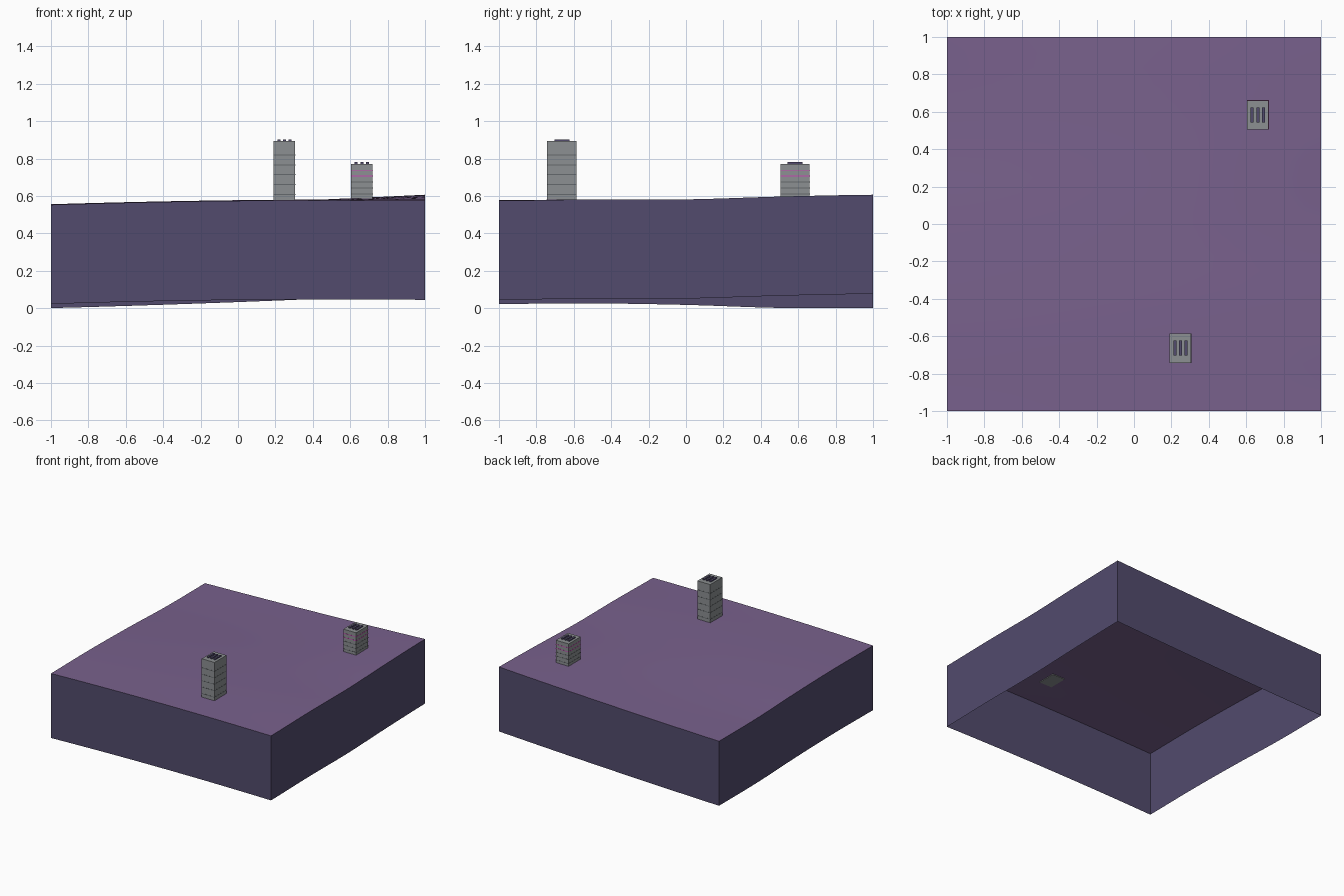
import bpy, bmesh

DEPTH = 0.53      # height of the block's side walls
CELLS = 24        # ground subdivisions per side

cube = bpy.data.objects.get("Cube")
if cube:
    bpy.data.objects.remove(cube, do_unlink=True)


def material(name, rgb):
    m = bpy.data.materials.new(name)
    m.use_nodes = True
    m.diffuse_color = (*rgb, 1)
    m.node_tree.nodes["Principled BSDF"].inputs["Base Color"].default_value = (*rgb, 1)
    return m


PURPLE = material("ground purple", (0.19, 0.12, 0.265))
SLATE = material("slate violet", (0.085, 0.07, 0.153))
GREY = material("concrete grey", (0.262, 0.279, 0.287))
DARK = material("seam grey", (0.127, 0.141, 0.15))
PINK = material("neon magenta", (0.6, 0.06, 0.48))


def make_object(name, bm, mat, smooth=False):
    mesh = bpy.data.meshes.new(name)
    for f in bm.faces:
        f.smooth = smooth
    bm.to_mesh(mesh)
    bm.free()
    mesh.materials.append(mat)
    obj = bpy.data.objects.new(name, mesh)
    bpy.context.collection.objects.link(obj)
    return obj


def box(name, centre, size, mat):
    bm = bmesh.new()
    bmesh.ops.create_cube(bm, size=1)
    bmesh.ops.scale(bm, vec=size, verts=bm.verts)
    bmesh.ops.translate(bm, vec=centre, verts=bm.verts)
    return make_object(name, bm, mat)


# Gentle relief: heights along the left, middle and right, front to back
LEFT = (0.023, 0.026, 0.018, 0.002, 0.001)
MIDDLE = (0.047, 0.051, 0.047, 0.044, 0.045)
RIGHT = (0.045, 0.052, 0.052, 0.067, 0.077)


def along(row, y):
    t = (y + 1) * 2
    i = min(int(t), 3)
    t -= i
    a, b, c, d = (row[max(0, min(4, i + k))] for k in (-1, 0, 1, 2))
    return b + t / 2 * (c - a + t * (2*a - 5*b + 4*c - d + t * (3*(b - c) + d - a)))


def relief(x, y):
    l, m, r = (along(row, y) for row in (LEFT, MIDDLE, RIGHT))
    return (l * (x - 0.3) * (x - 1) / 2.6
            - m * (x + 1) * (x - 1) / 0.91
            + r * (x + 1) * (x - 0.3) / 1.4)


def ground_grid():
    bm = bmesh.new()
    bmesh.ops.create_grid(bm, x_segments=CELLS, y_segments=CELLS, size=1)
    for v in bm.verts:
        v.co.z = relief(v.co.x, v.co.y) + DEPTH
    return bm


# Ground surface
make_object("ground_surface", ground_grid(), PURPLE, smooth=True)

# Open-bottomed side walls, dropped from the ground's rim
bm = ground_grid()
top_faces = bm.faces[:]
rim = [e for e in bm.edges if e.is_boundary]
new = bmesh.ops.extrude_edge_only(bm, edges=rim)["geom"]
low = [g for g in new if isinstance(g, bmesh.types.BMVert)]
bmesh.ops.translate(bm, vec=(0, 0, -DEPTH), verts=low)
bmesh.ops.delete(bm, geom=top_faces, context='FACES')
for f in bm.faces:
    f.normal_update()
    if f.normal.dot(f.calc_center_median()) < 0:
        f.normal_flip()
make_object("side_walls", bm, SLATE)


def tower(name, x, y, base, top, seams):
    w, d = 0.116, 0.156
    box(name + "_body", (x, y, (base + top) / 2), (w, d, top - base), GREY)
    # Thin seams between the floors
    for i, (z, mat) in enumerate(seams):
        box(f"{name}_floor_seam_{i + 1}", (x, y, z), (w + 0.002, d + 0.002, 0.005), mat)
    # Roof vents
    for i in (-1, 0, 1):
        box(f"{name}_roof_vent_{i + 2}", (x + i * 0.03, y, top + 0.003),
            (0.016, 0.08, 0.012), SLATE)


tower("tall_tower", 0.248, -0.664, 0.575, 0.894,
      [(0.82 - 0.053 * i, DARK) for i in range(5)])
tower("short_tower", 0.662, 0.583, 0.588, 0.772,
      [(0.738 - 0.032 * i, PINK if i < 2 else DARK) for i in range(5)])
